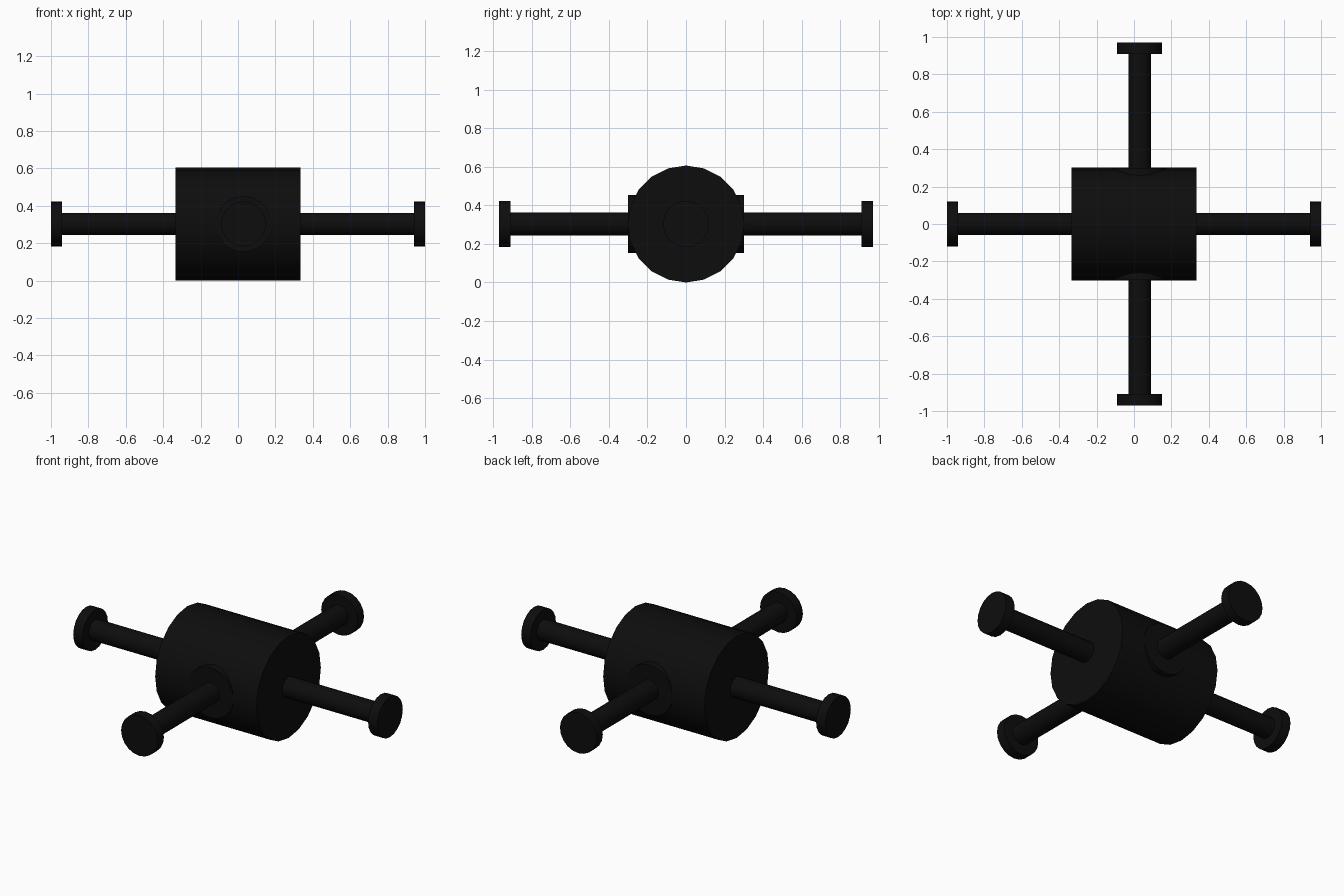
import bpy
from math import pi, radians

if "Cube" in bpy.data.objects:
    bpy.data.objects.remove(bpy.data.objects["Cube"])

SIDES = 20
Z = 0.303   # height of the shared axis

black = bpy.data.materials.new("black")
black.diffuse_color = (0.004, 0.004, 0.004, 1)
black.use_nodes = True
black.node_tree.nodes["Principled BSDF"].inputs["Base Color"].default_value = black.diffuse_color


def cylinder(name, axis, radius, start, end, offset=0.0):
    """Cylinder along x or y between start and end, with a vertex at the top."""
    mid = (start + end) / 2
    if axis == 'x':
        loc, rot = (mid, offset, Z), (0, pi / 2, 0)
    else:
        loc, rot = (offset, mid, Z), (pi / 2, 0, 0)
    bpy.ops.mesh.primitive_cylinder_add(vertices=SIDES, radius=radius,
                                        depth=abs(end - start),
                                        location=loc, rotation=rot)
    ob = bpy.context.object
    ob.name = name
    ob.data.materials.append(black)
    bpy.ops.object.shade_smooth_by_angle(angle=radians(30))
    return ob


# Main drum
cylinder("drum", 'x', 0.303, -0.333, 0.333)

# Collar crossing the drum where the side rods leave it
cylinder("side_collar", 'y', 0.15, -0.30, 0.30, 0.03)

# Four rods with round end caps
for s, side in ((-1, "left"), (1, "right")):
    cylinder(side + "_rod", 'x', 0.06, s * 0.30, s * 0.94)
    cylinder(side + "_cap", 'x', 0.12, s * 0.94, s * 1.0)
for s, side in ((-1, "front"), (1, "back")):
    cylinder(side + "_rod", 'y', 0.06, s * 0.25, s * 0.91, 0.03)
    cylinder(side + "_cap", 'y', 0.12, s * 0.91, s * 0.97, 0.03)
